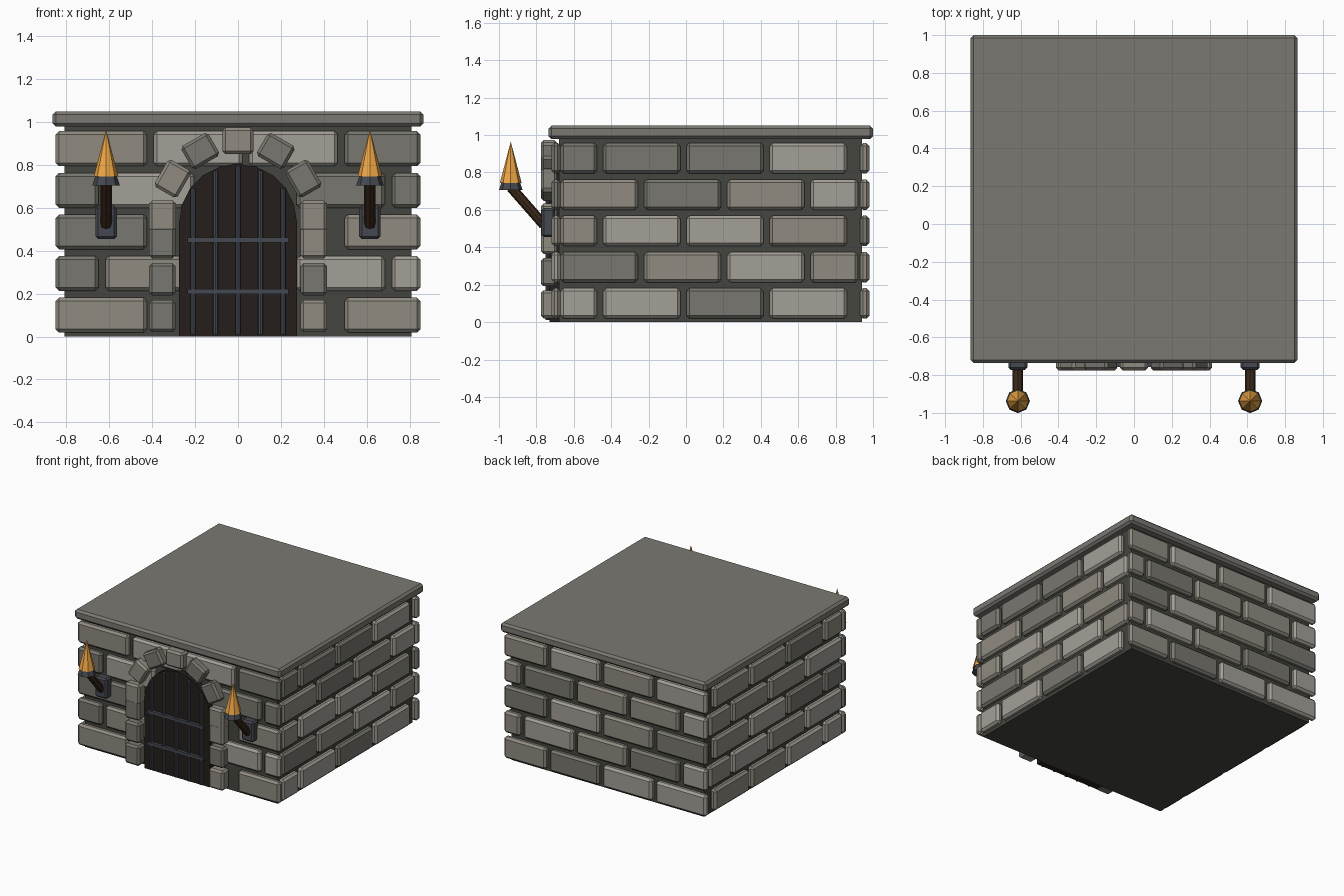
import bpy, bmesh, math, random
from mathutils import Matrix, Vector

if "Cube" in bpy.data.objects:
    bpy.data.objects.remove(bpy.data.objects["Cube"])

random.seed(4)

def material(name, rgb):
    m = bpy.data.materials.new(name)
    m.diffuse_color = (*rgb, 1)
    m.use_nodes = True
    m.node_tree.nodes["Principled BSDF"].inputs["Base Color"].default_value = m.diffuse_color
    return m

STONES = [material("stone_light", (0.37, 0.35, 0.31)),
          material("stone_mid", (0.28, 0.26, 0.22)),
          material("stone_dark", (0.19, 0.185, 0.16))]
MORTAR = material("mortar", (0.06, 0.06, 0.05))
SLAB = material("slab_stone", (0.2, 0.19, 0.17))
PLANK = material("dark_wood", (0.018, 0.013, 0.011))
WOOD = material("torch_wood", (0.045, 0.022, 0.01))
IRON = material("iron", (0.06, 0.065, 0.08))
FLAME = material("flame", (0.85, 0.38, 0.06))

def finish(bm, name, mat, matrix=Matrix()):
    bmesh.ops.recalc_face_normals(bm, faces=bm.faces)
    me = bpy.data.meshes.new(name)
    bm.to_mesh(me)
    bm.free()
    ob = bpy.data.objects.new(name, me)
    ob.matrix_world = matrix
    me.materials.append(mat)
    bpy.context.collection.objects.link(ob)
    return ob

def block(name, lo, hi, mat, bevel=0.0, turn=0.0):
    """Chamfered box between two corners, turned about y."""
    lo, hi = Vector(lo), Vector(hi)
    bm = bmesh.new()
    bmesh.ops.create_cube(bm, size=1)
    bmesh.ops.scale(bm, vec=hi - lo, verts=bm.verts)
    if bevel:
        bmesh.ops.bevel(bm, geom=bm.edges[:], offset=bevel, segments=1,
                        profile=0.5, affect='EDGES')
    return finish(bm, name, mat, Matrix.Translation((lo + hi) / 2) @ Matrix.Rotation(turn, 4, 'Y'))

def rod(name, a, b, r1, r2, sides, mat):
    """Tapered cylinder from a to b."""
    a, b = Vector(a), Vector(b)
    bm = bmesh.new()
    bmesh.ops.create_cone(bm, cap_ends=True, segments=sides, radius1=r1, radius2=r2,
                          depth=(b - a).length)
    rot = (b - a).to_track_quat('Z', 'Y').to_matrix().to_4x4()
    return finish(bm, name, mat, Matrix.Translation((a + b) / 2) @ rot)

def courses(start, end, first):
    """Brick intervals along one course."""
    spans, a, length = [], start, first
    while end - a > 0.1:
        b = min(a + length, end)
        spans.append((a, b))
        a, length = b + 0.032, 0.413
    return spans

# Solid core and roof slab
block("wall_core", (-0.81, -0.68, 0), (0.81, 0.94, 0.985), MORTAR)
block("roof_slab", (-0.865, -0.735, 0.978), (0.865, 1.0, 1.05), SLAB, 0.016)

# Brick courses on four walls
for row in range(5):
    z0 = 0.018 + 0.194 * row
    z1 = z0 + 0.163
    odd = row % 2
    for a, b in courses(-0.85, 0.85, 0.2 if odd else 0.425):
        block("back_brick", (a, 0.93, z0), (b, 0.98, z1), random.choice(STONES), 0.016)
        if row == 4 or b < -0.15 or a > 0.25:
            # leave the doorway open
            block("front_brick", (a, -0.72, z0), (b, -0.67, z1), random.choice(STONES), 0.016)
    for a, b in courses(-0.67, 0.92, 0.413 if odd else 0.195):
        for s in (-1, 1):
            x0, x1 = sorted((s * 0.80, s * 0.85))
            block("side_brick", (x0, a, z0), (x1, b, z1), random.choice(STONES), 0.016)

# Arched door panel
bm = bmesh.new()
outline = [(-0.275, 0), (0.275, 0)]
outline += [(0.275 * math.cos(t * math.pi / 10), 0.53 + 0.275 * math.sin(t * math.pi / 10))
            for t in range(11)]
face = bm.faces.new([bm.verts.new((x, -0.67, z)) for x, z in outline])
ext = bmesh.ops.extrude_face_region(bm, geom=[face])
bmesh.ops.translate(bm, vec=(0, -0.06, 0),
                    verts=[v for v in ext["geom"] if isinstance(v, bmesh.types.BMVert)])
finish(bm, "door_panel", PLANK)

# Door bars
for i in range(-2, 3):
    x = i * 0.105
    top = 0.53 + math.sqrt(0.265 ** 2 - x * x)
    rod("door_bar", (x, -0.74, 0.01), (x, -0.74, top), 0.012, 0.012, 8, IRON)
for z in (0.21, 0.45):
    block("door_crossbar", (-0.235, -0.757, z - 0.012), (0.235, -0.735, z + 0.012), IRON)

# Arch stones and door jambs
for i in range(-3, 4):
    t = math.radians(30 * i)
    x, z = 0.352 * math.sin(t), 0.56 + 0.352 * math.cos(t)
    block("arch_stone", (x - 0.073, -0.775, z - 0.062), (x + 0.073, -0.69, z + 0.062),
          random.choice(STONES[1:]), 0.014, t)
for s in (-1, 1):
    for i in range(3):
        z = 0.02 + 0.172 * i
        block("jamb_stone", (s * 0.353 - 0.061, -0.775, z), (s * 0.353 + 0.061, -0.69, z + 0.15),
              random.choice(STONES[1:]), 0.014)

# Wall torches
for s in (-1, 1):
    x = s * 0.615
    block("torch_plate", (x - 0.05, -0.772, 0.455), (x + 0.05, -0.7, 0.61), IRON, 0.012)
    rod("torch_handle", (x, -0.76, 0.52), (x, -0.935, 0.72), 0.027, 0.027, 8, WOOD)
    rod("torch_cup", (x, -0.937, 0.705), (x, -0.937, 0.762), 0.064, 0.045, 8, IRON)
    rod("torch_flame", (x, -0.937, 0.745), (x, -0.937, 0.965), 0.058, 0.0, 8, FLAME)
